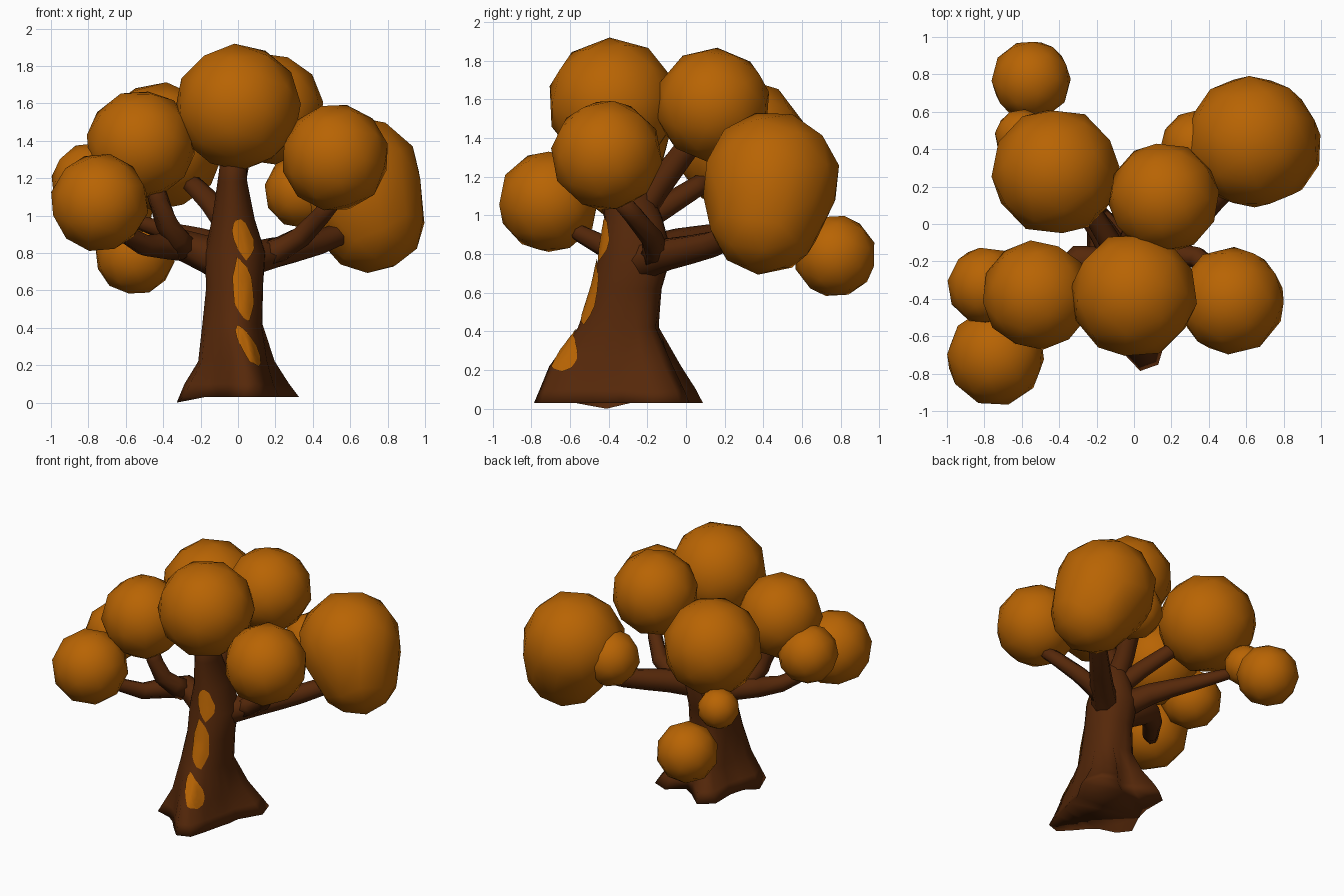
import bpy, bmesh, math, random
from mathutils import Vector, Matrix, Euler
from mathutils.bvhtree import BVHTree

random.seed(4)
cube = bpy.data.objects.get("Cube")
if cube:
    bpy.data.objects.remove(cube, do_unlink=True)


def material(name, rgb):
    mat = bpy.data.materials.new(name)
    mat.use_nodes = True
    mat.diffuse_color = (*rgb, 1)
    mat.node_tree.nodes["Principled BSDF"].inputs["Base Color"].default_value = (*rgb, 1)
    return mat


BARK = material("dark brown bark", (0.092, 0.021, 0.003))
LEAF = material("autumn orange", (0.48, 0.127, 0.001))


def add_object(name, bm, mat):
    bmesh.ops.recalc_face_normals(bm, faces=bm.faces)
    for face in bm.faces:
        face.smooth = True
    mesh = bpy.data.meshes.new(name)
    bm.to_mesh(mesh)
    bm.free()
    mesh.materials.append(mat)
    obj = bpy.data.objects.new(name, mesh)
    bpy.context.collection.objects.link(obj)
    return obj


def loft(bm, rings):
    """Skin a list of point rings into a closed tube."""
    loops = [[bm.verts.new(p) for p in ring] for ring in rings]
    n = len(loops[0])
    for a, b in zip(loops, loops[1:]):
        for i in range(n):
            j = (i + 1) % n
            bm.faces.new((a[i], a[j], b[j], b[i]))
    bm.faces.new(loops[0][::-1])
    bm.faces.new(loops[-1])


# Trunk: leaning elliptical rings that flare into blunt root lobes
SIDES = 20
ROOTS = {-75: 1, 40: 1.6, 125: 1.6, 190: 1.1}  # direction in degrees: reach
# height, x min, x max, y min, y max, lobe strength
SECTIONS = [
    (0.03, -0.32, 0.32, -0.79, 0.06, 0.30),
    (0.10, -0.28, 0.27, -0.76, 0.03, 0.28),
    (0.22, -0.21, 0.20, -0.71, -0.03, 0.20),
    (0.42, -0.19, 0.14, -0.56, -0.13, 0.08),
    (0.62, -0.17, 0.14, -0.49, -0.12, 0.04),
    (0.80, -0.18, 0.15, -0.45, -0.07, 0.02),
    (0.98, -0.14, 0.09, -0.42, -0.12, 0),
    (1.18, -0.11, 0.05, -0.43, -0.20, 0),
    (1.40, -0.08, 0.04, -0.43, -0.31, 0),
]


def trunk_ring(z, x0, x1, y0, y1, lobe):
    ring = []
    for i in range(SIDES):
        deg = -66 + 360 * i / SIDES
        bump = max(reach * math.exp(-(((deg - r + 180) % 360 - 180) / 26) ** 4)
                   for r, reach in ROOTS.items())
        k = 1 + lobe * (bump - 1)
        a = math.radians(deg)
        ring.append(Vector(((x0 + x1) / 2 + (x1 - x0) / 2 * k * math.cos(a),
                            (y0 + y1) / 2 + (y1 - y0) / 2 * k * math.sin(a), z)))
    return ring


bm = bmesh.new()
rings = [trunk_ring(*s) for s in SECTIONS]
min(rings[0], key=lambda p: p.x).z = 0
loft(bm, rings)
bmesh.ops.triangulate(bm, faces=bm.faces)
trunk_surface = BVHTree.FromBMesh(bm)
add_object("trunk", bm, BARK)


# Branches: tapered seven-sided tubes along short paths
def branch(name, r0, r1, *path):
    pts = [Vector(p) for p in path]
    fine = []
    for i in range(len(pts) - 1):
        a, b = pts[max(i - 1, 0)], pts[i]
        c, d = pts[i + 1], pts[min(i + 2, len(pts) - 1)]
        for t in (0, 0.5):
            fine.append(b + (c - a) * t / 2 + (2 * a - 5 * b + 4 * c - d) * t * t / 2
                        + (3 * b - a - 3 * c + d) * t ** 3 / 2)
    fine.append(pts[-1])
    rings = []
    for i, p in enumerate(fine):
        way = fine[min(i + 1, len(fine) - 1)] - fine[max(i - 1, 0)]
        side = way.cross(Vector((0, 0, 1))).normalized()
        up = side.cross(way).normalized()
        r = r0 + (r1 - r0) * (i / (len(fine) - 1)) ** 0.7
        rings.append([p + r * (side * math.cos(math.tau * k / 7) + up * math.sin(math.tau * k / 7))
                      for k in range(7)])
    bm = bmesh.new()
    loft(bm, rings)
    add_object(name, bm, BARK)


branch("right_low_branch", 0.13, 0.035, (-0.03, -0.27, 0.74), (-0.3, -0.2, 0.84),
       (-0.5, -0.42, 0.84), (-0.7, -0.64, 0.97))
branch("right_upper_branch", 0.08, 0.05, (-0.29, -0.22, 0.83), (-0.38, -0.36, 0.96), (-0.46, -0.4, 1.2))
branch("left_rear_branch", 0.11, 0.055, (-0.02, -0.3, 0.74), (0.2, -0.1, 0.8),
       (0.42, 0.13, 0.85), (0.66, 0.36, 0.95))
branch("left_front_branch", 0.08, 0.045, (0.13, -0.16, 0.78), (0.34, -0.18, 0.89), (0.53, -0.36, 1.1))
branch("rear_long_branch", 0.11, 0.035, (-0.04, -0.26, 0.78), (-0.18, -0.03, 0.86),
       (-0.36, 0.2, 0.91), (-0.57, 0.44, 0.98))
branch("rear_right_branch", 0.08, 0.05, (-0.04, -0.29, 0.93), (-0.14, -0.08, 1.06), (-0.28, 0.14, 1.2))
branch("rear_top_branch", 0.09, 0.06, (-0.03, -0.29, 0.95), (-0.03, -0.14, 1.16), (0.04, 0.08, 1.45))

# Foliage: faceted balls given as x, y, z, radius; grouped balls merge into one mass
CLUMPS = {
    "front_top": [(0, -0.38, 1.58, 0.34)],
    "rear_top": [(0.16, 0.14, 1.57, 0.3)],
    "left_front": [(0.52, -0.41, 1.31, 0.29)],
    "right_front": [(-0.52, -0.38, 1.38, 0.295)],
    "right_side": [(-0.79, -0.33, 1.18, 0.21)],
    "right_low": [(-0.74, -0.71, 1.07, 0.265)],
    "right_rear": [(-0.42, 0.28, 1.37, 0.345)],
    "rear_small": [(-0.6, 0.47, 1.02, 0.145)],
    "rear_end": [(-0.55, 0.77, 0.79, 0.215)],
    "left_rear": [(0.63, 0.44, 1.18, 0.36), (0.71, 0.41, 0.985, 0.295)],
    "left_rear_small": [(0.34, 0.41, 1.13, 0.2)],
}
for name, balls in CLUMPS.items():
    bm = bmesh.new()
    for x, y, z, r in balls:
        turn = Euler([random.uniform(0, math.tau) for _ in range(3)]).to_matrix().to_4x4()
        bmesh.ops.create_icosphere(bm, subdivisions=2, radius=r,
                                   matrix=Matrix.Translation((x, y, z)) @ turn)
    if len(balls) > 1:
        for edge in list(bm.edges):
            bm.edges.remove(edge)
        bmesh.ops.convex_hull(bm, input=bm.verts)
        for vert in [v for v in bm.verts if not v.link_faces]:
            bm.verts.remove(vert)
    add_object(name + "_foliage", bm, LEAF)


# Moss: thin ragged patches laid on the front of the trunk
def moss(name, x, z, w, h, lean):
    n, steps = 14, 4
    bm = bmesh.new()

    def spot(px, pz):
        hit = trunk_surface.ray_cast(Vector((px, -2, pz)), Vector((0, 1, 0)))
        return bm.verts.new(hit[0] + hit[1] * 0.008 * (-1 if hit[1].y > 0 else 1))

    wobble = [random.uniform(0.85, 1.1) for _ in range(n)]
    centre = spot(x, z)
    last = None
    for s in range(1, steps + 1):
        ring = []
        for i in range(n):
            a, k = math.tau * i / n, wobble[i] * s / steps
            dz = h * k * math.sin(a)
            ring.append(spot(x + w * k * math.cos(a) + lean * dz, z + dz))
        for i in range(n):
            j = (i + 1) % n
            if last:
                bm.faces.new((last[i], last[j], ring[j], ring[i]))
            else:
                bm.faces.new((centre, ring[i], ring[j]))
        last = ring
    add_object(name, bm, LEAF)


moss("upper_moss", 0.025, 0.87, 0.05, 0.11, -0.25)
moss("middle_moss", 0.025, 0.6, 0.055, 0.165, -0.1)
moss("lower_moss", 0.05, 0.3, 0.042, 0.11, -0.4)
